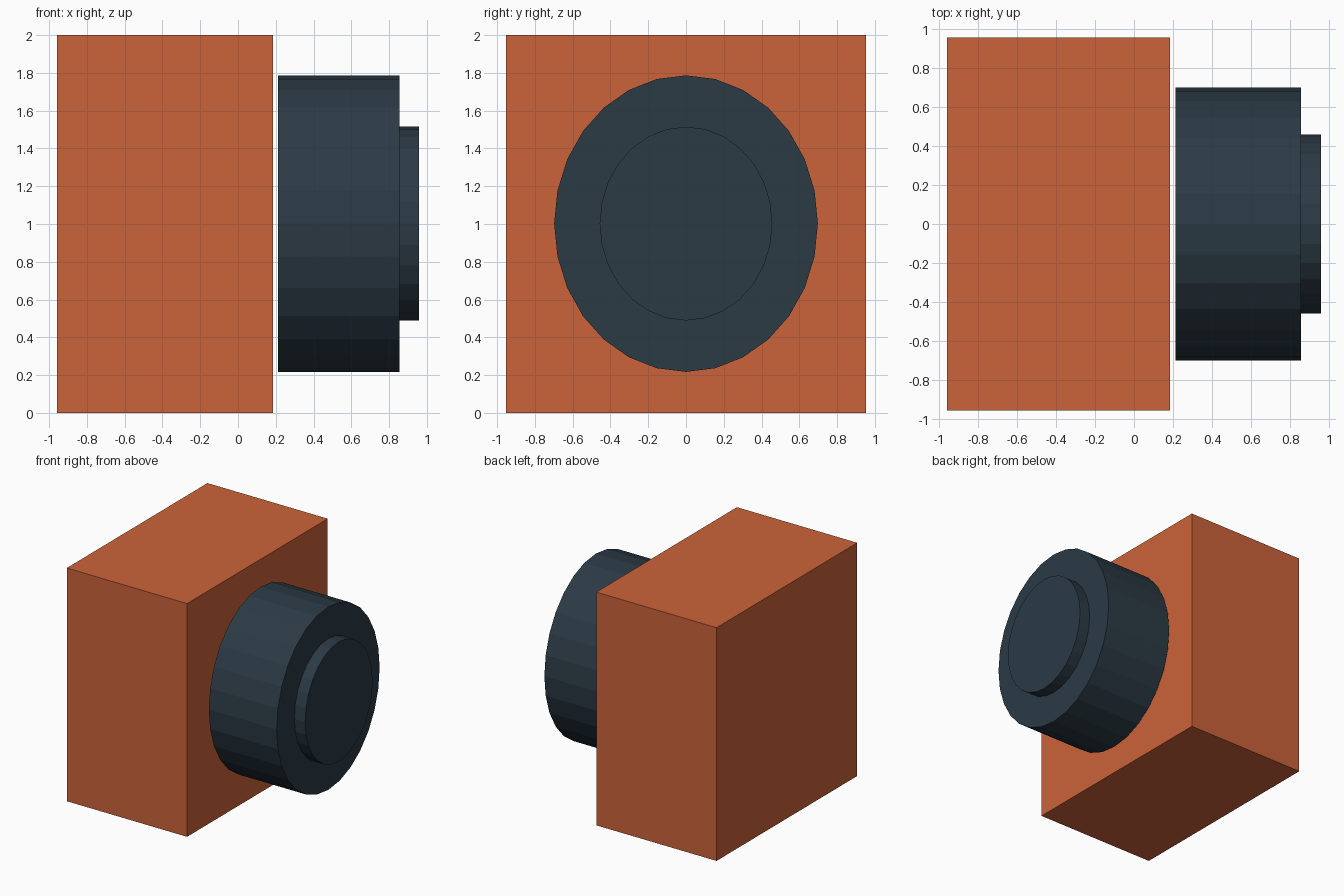
import bpy
import math
from mathutils import Matrix

if "Cube" in bpy.data.objects:
    bpy.data.objects.remove(bpy.data.objects["Cube"])


def material(name, rgb):
    mat = bpy.data.materials.new(name)
    mat.diffuse_color = (*rgb, 1.0)
    mat.use_nodes = True
    mat.node_tree.nodes["Principled BSDF"].inputs["Base Color"].default_value = mat.diffuse_color
    return mat


orange = material("orange", (0.60, 0.125, 0.042))
slate = material("slate", (0.025, 0.043, 0.060))


def block(name, x0, x1, half_y, z0, z1, mat):
    bpy.ops.mesh.primitive_cube_add(size=1, location=((x0 + x1) / 2, 0, (z0 + z1) / 2))
    ob = bpy.context.object
    ob.name = name
    ob.scale = (x1 - x0, 2 * half_y, z1 - z0)
    ob.data.materials.append(mat)


def disc(name, x0, x1, ry, rz, zc, sides, mat):
    # Elliptical cylinder lying along x, with a vertex at the top
    bpy.ops.mesh.primitive_cylinder_add(vertices=sides, radius=1, depth=1)
    ob = bpy.context.object
    ob.name = name
    ob.data.transform(Matrix.Rotation(math.pi / 2, 4, 'X'))
    ob.data.transform(Matrix.Rotation(math.pi / 2, 4, 'Z'))
    ob.scale = (x1 - x0, ry, rz)
    ob.location = ((x0 + x1) / 2, 0, zc)
    ob.data.materials.append(mat)


# Main body
block("body", -0.957, 0.184, 0.953, 0.0, 2.0, orange)

# Barrel, set slightly off the body, and its raised front cap
disc("barrel", 0.212, 0.855, 0.698, 0.785, 1.002, 28, slate)
disc("front_cap", 0.855, 0.957, 0.457, 0.513, 1.002, 28, slate)
